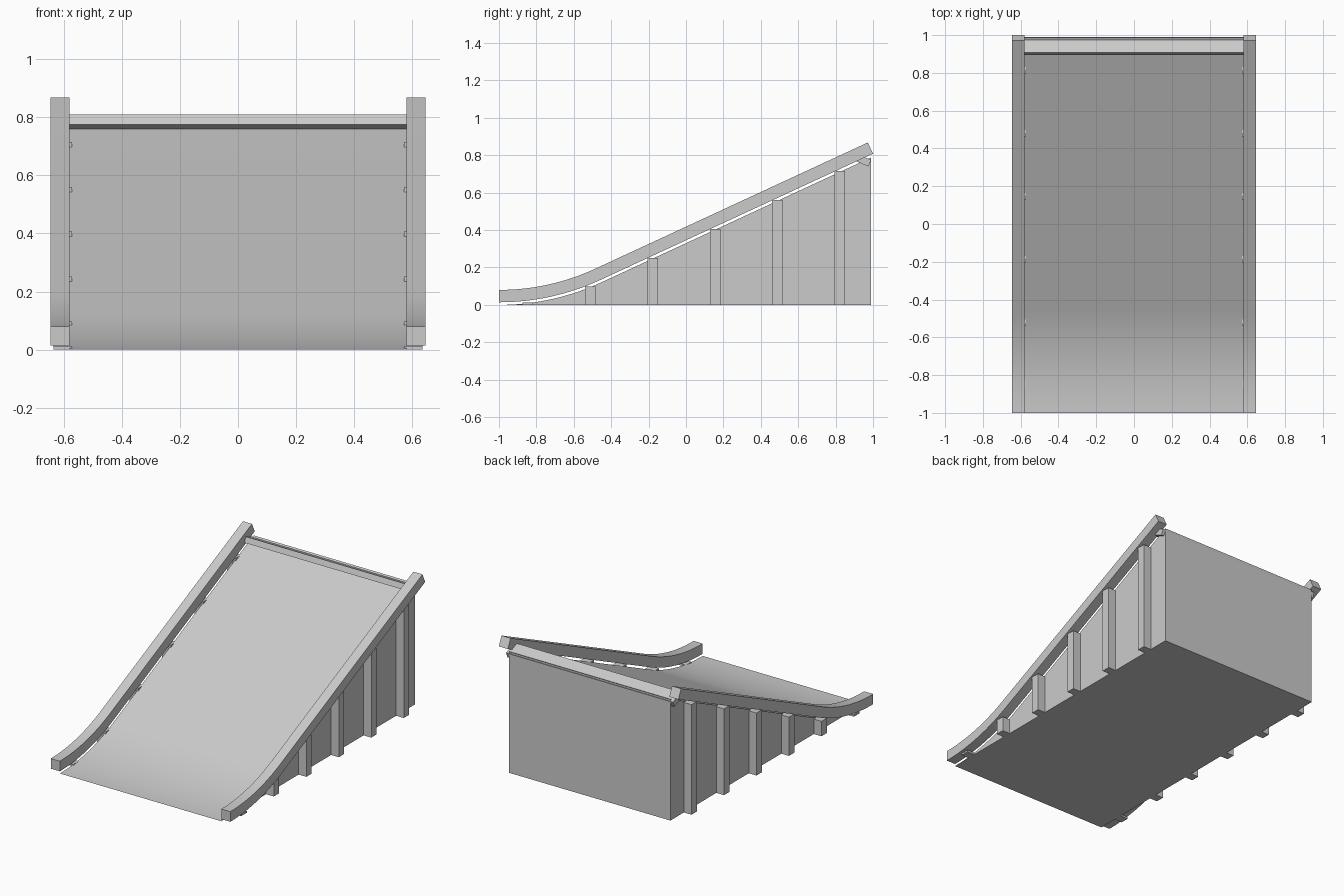
import bpy, bmesh, math

if "Cube" in bpy.data.objects:
    bpy.data.objects.remove(bpy.data.objects["Cube"])

SLOPE = math.atan(0.463)      # incline of the straight run
INTERCEPT = 0.33              # height of the straight run at y = 0
TANGENT = 1 - INTERCEPT / math.tan(SLOPE)
RADIUS = TANGENT / math.tan(SLOPE / 2)

grey = bpy.data.materials.new("light grey")
grey.diffuse_color = (0.6, 0.6, 0.6, 1)
grey.use_nodes = True
grey.node_tree.nodes["Principled BSDF"].inputs["Base Color"].default_value = grey.diffuse_color


def extrude_profile(name, points, x0, x1):
    """Solid from a closed (y, z) outline stretched between x0 and x1."""
    bm = bmesh.new()
    face = bm.faces.new([bm.verts.new((x0, y, z)) for y, z in points])
    ext = bmesh.ops.extrude_face_region(bm, geom=[face])
    verts = [v for v in ext["geom"] if isinstance(v, bmesh.types.BMVert)]
    bmesh.ops.translate(bm, verts=verts, vec=(x1 - x0, 0, 0))
    bmesh.ops.recalc_face_normals(bm, faces=bm.faces)
    mesh = bpy.data.meshes.new(name)
    bm.to_mesh(mesh)
    bm.free()
    mesh.materials.append(grey)
    obj = bpy.data.objects.new(name, mesh)
    bpy.context.collection.objects.link(obj)
    bpy.ops.object.select_all(action='DESELECT')
    obj.select_set(True)
    bpy.context.view_layer.objects.active = obj
    bpy.ops.object.shade_smooth_by_angle(angle=math.radians(20))
    return obj


def ramp_line(offset, end_y, steps=16):
    """Curved foot and straight run, raised by offset along the normal."""
    pts = []
    for i in range(steps + 1):
        a = SLOPE * i / steps
        r = RADIUS - offset
        pts.append((-1 + r * math.sin(a), RADIUS - r * math.cos(a)))
    y, z = pts[-1]
    pts.append((end_y, z + (end_y - y) * math.tan(SLOPE)))
    return pts


# Solid ramp body with a vertical back
BACK = 0.988
extrude_profile("ramp_body", ramp_line(0, BACK) + [(BACK, 0)], -0.58, 0.58)

# Bar across the top edge, tipped backwards
extrude_profile("top_bar", [(0.895, 0.775), (0.908, 0.81), (0.99, 0.775), (0.975, 0.74)],
                -0.60, 0.60)

for side, s in (("left", -1), ("right", 1)):
    # Side rail floating just above the ramp surface
    low, high = ramp_line(0.014, 1.0), ramp_line(0.08, 0.972)
    extrude_profile(side + "_rail", low + high[::-1], s * 0.58, s * 0.645)

    # Flat-topped posts along the side wall
    for i in range(6):
        y = -0.845 + 0.3335 * i
        top = max(0.012, INTERCEPT + 0.004 + y * 0.463)
        w = 0.028
        extrude_profile(f"{side}_post_{i + 1}",
                        [(y - w, 0), (y + w, 0), (y + w, top), (y - w, top)],
                        s * 0.572, s * 0.635)
